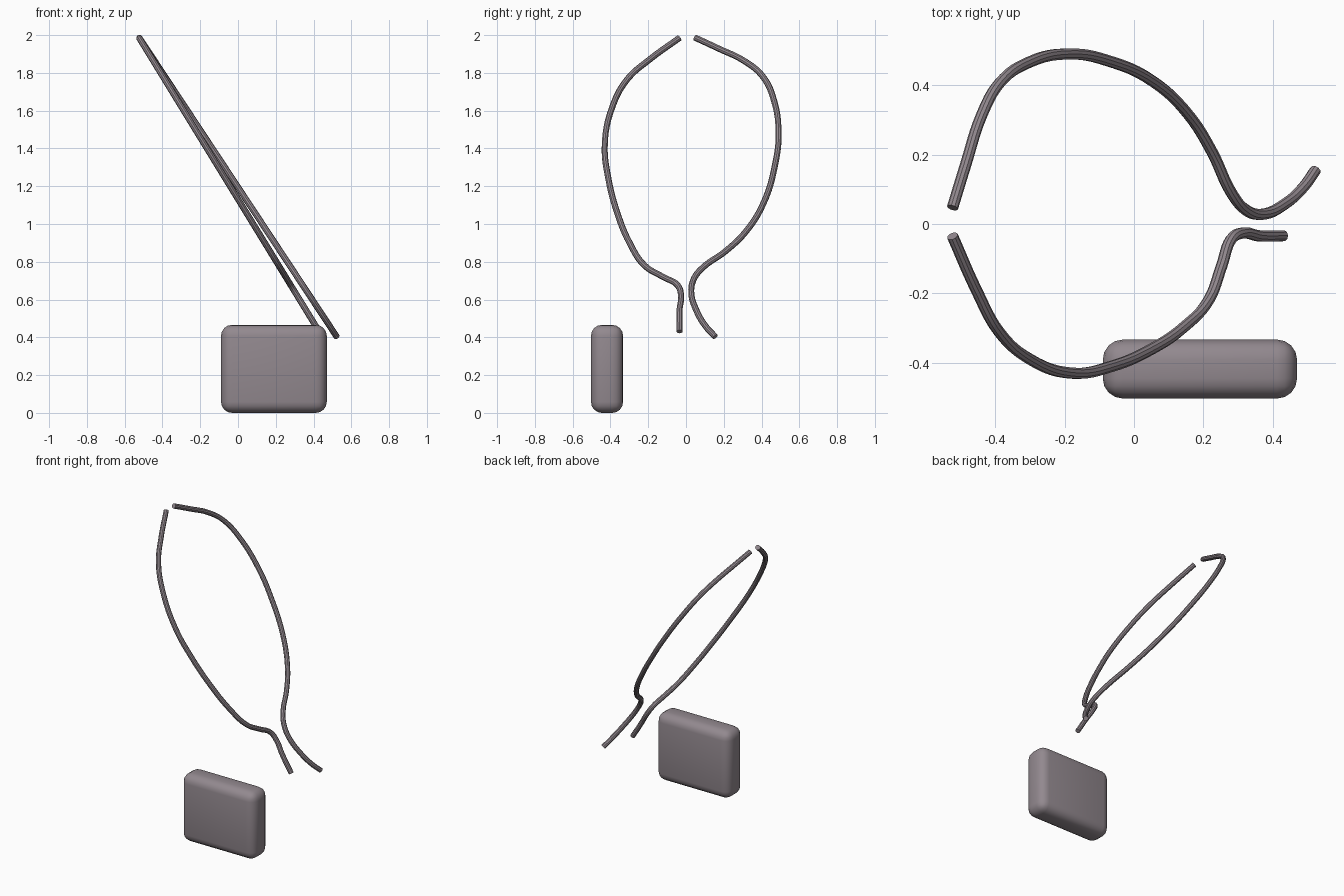
import bpy
from mathutils import Vector

cube = bpy.data.objects.get("Cube")
if cube:
    bpy.data.objects.remove(cube, do_unlink=True)

# Single warm grey material
grey = bpy.data.materials.new("warm grey")
grey.use_nodes = True
colour = (0.29, 0.25, 0.275, 1)
grey.diffuse_color = colour
grey.node_tree.nodes["Principled BSDF"].inputs["Base Color"].default_value = colour


def activate(obj):
    bpy.ops.object.select_all(action='DESELECT')
    obj.select_set(True)
    bpy.context.view_layer.objects.active = obj


def cord(name, profile, x_top, x_end, radius=0.0165):
    """Round cord through (y, z) points, lying in a slanted plane."""
    z_top, z_end = profile[0][1], profile[-1][1]
    curve = bpy.data.curves.new(name, 'CURVE')
    curve.dimensions = '3D'
    curve.bevel_depth = radius
    curve.bevel_resolution = 3
    curve.resolution_u = 6
    curve.use_fill_caps = True
    spline = curve.splines.new('BEZIER')
    spline.bezier_points.add(len(profile) - 1)
    for point, (y, z) in zip(spline.bezier_points, profile):
        t = (z_top - z) / (z_top - z_end)
        point.co = Vector((x_top + (x_end - x_top) * t, y, z))
        point.handle_left_type = point.handle_right_type = 'AUTO'
    obj = bpy.data.objects.new(name, curve)
    bpy.context.collection.objects.link(obj)
    curve.materials.append(grey)
    activate(obj)
    bpy.ops.object.convert(target='MESH')
    bpy.ops.object.shade_smooth_by_angle()


# Two halves of the slanted loop, from the top down to the loose ends
cord("front_cord", [
    (-0.035, 1.985), (-0.19, 1.873), (-0.31, 1.767), (-0.39, 1.62),
    (-0.43, 1.42), (-0.41, 1.236), (-0.366, 1.066), (-0.297, 0.897),
    (-0.217, 0.778), (-0.122, 0.72), (-0.045, 0.676), (-0.026, 0.62),
    (-0.034, 0.546), (-0.034, 0.43)], -0.523, 0.43)

cord("back_cord", [
    (0.047, 1.987), (0.17, 1.93), (0.31, 1.862), (0.405, 1.783),
    (0.467, 1.65), (0.49, 1.475), (0.472, 1.316), (0.41, 1.11),
    (0.313, 0.955), (0.207, 0.854), (0.09, 0.77), (0.042, 0.71),
    (0.028, 0.637), (0.058, 0.536), (0.106, 0.456), (0.155, 0.403)],
    -0.523, 0.523)

# Rounded block
bpy.ops.mesh.primitive_cube_add(size=1, location=(0.19, -0.418, 0.233))
block = bpy.context.object
block.name = "rounded_block"
block.scale = (0.56, 0.17, 0.466)
activate(block)
bpy.ops.object.transform_apply(location=False, rotation=False, scale=True)
block.data.materials.append(grey)
bevel = block.modifiers.new("rounding", 'BEVEL')
bevel.width = 0.058
bevel.segments = 4
bpy.ops.object.modifier_apply(modifier=bevel.name)
bpy.ops.object.shade_smooth_by_angle()
